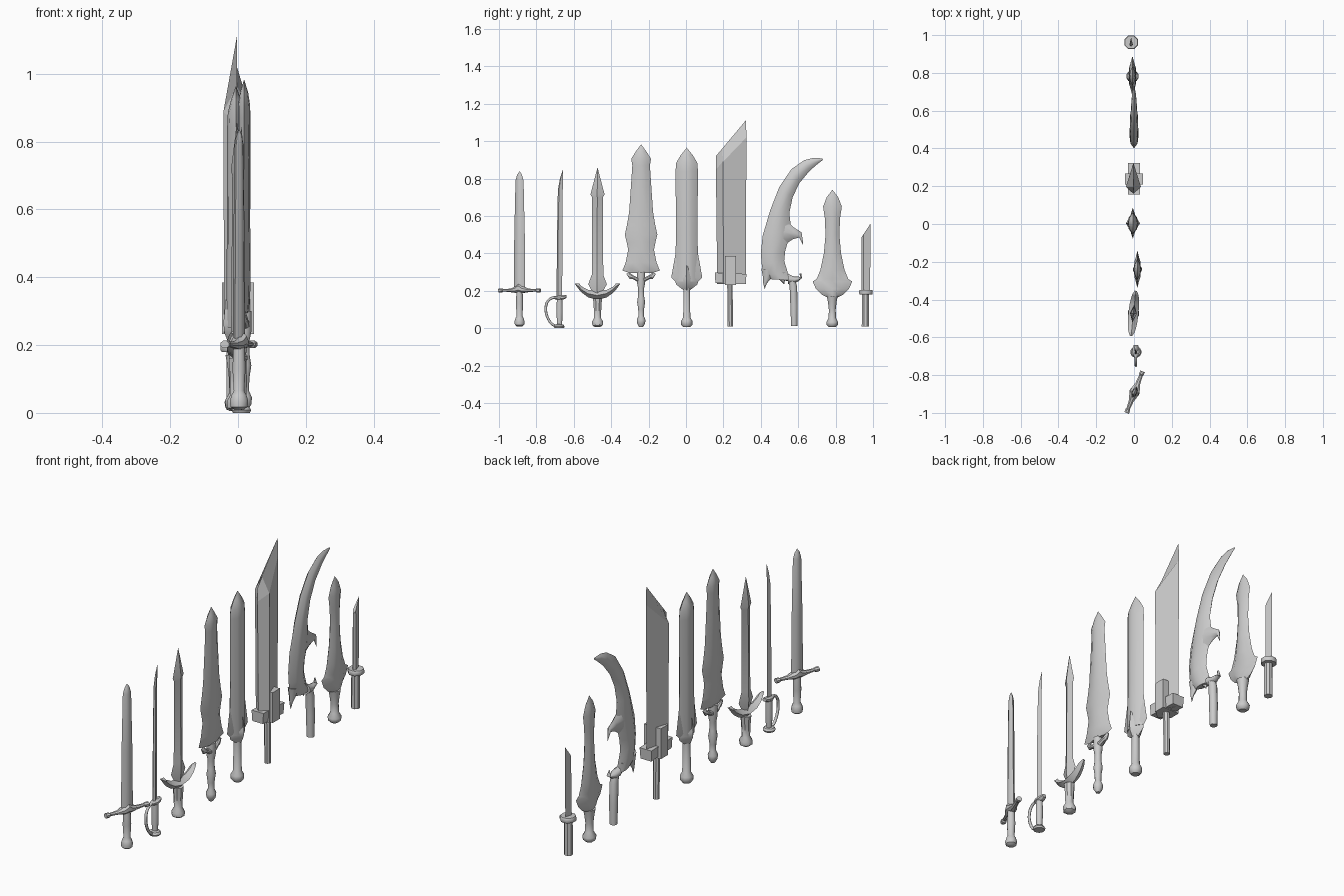
import bpy, bmesh, math
from math import cos, sin, pi, radians

# Cross-sections: (u across the width, v across the thickness)
DIAMOND = [(1, 0), (0, 1), (-1, 0), (0, -1)]
RIDGE = [(1, 0), (-.55, 1), (-1, 0), (-.55, -1)]
BOX = [(1, 1), (-1, 1), (-1, -1), (1, -1)]
HEX = [(1, 0), (.5, .8), (0, 1), (-.5, .8), (-1, 0), (-.5, -.8), (0, -1), (.5, -.8)]


def ring(n):
    return [(cos(2 * pi * (i + .5) / n), sin(2 * pi * (i + .5) / n)) for i in range(n)]


def loft(name, rows, section, x=0, y=0, rot=0, angle=30):
    """Skin a section through rows of (y1, z1, y2, z2, half thickness)."""
    bm = bmesh.new()
    loops = []
    for y1, z1, y2, z2, t in rows:
        loops.append([bm.verts.new((v * t, (y1 + y2) / 2 + u * (y2 - y1) / 2,
                                    (z1 + z2) / 2 + u * (z2 - z1) / 2)) for u, v in section])
    n = len(section)
    for a, b in zip(loops, loops[1:]):
        for i in range(n):
            j = (i + 1) % n
            bm.faces.new((a[i], a[j], b[j], b[i]))
    bm.faces.new(loops[0])
    bm.faces.new(loops[-1])
    bmesh.ops.remove_doubles(bm, verts=bm.verts, dist=.0004)
    bmesh.ops.recalc_face_normals(bm, faces=bm.faces)
    me = bpy.data.meshes.new(name)
    bm.to_mesh(me)
    bm.free()
    ob = bpy.data.objects.new(name, me)
    ob.location = (x, y, 0)
    ob.rotation_euler.z = radians(rot)
    bpy.context.collection.objects.link(ob)
    bpy.ops.object.select_all(action='DESELECT')
    ob.select_set(True)
    bpy.context.view_layer.objects.active = ob
    bpy.ops.object.shade_smooth_by_angle(angle=radians(angle))
    return ob


def up(rows):
    """Symmetric upright rows from (z, half width, half thickness)."""
    return [(-w, z, w, z, t) for z, w, t in rows]


def span(rows):
    """Mirrored sideways rows from (y, low z, high z, half thickness), centre first."""
    right = [(y, a, y, b, t) for y, a, b, t in rows]
    left = [(-y, a, -y, b, t) for y, a, b, t in rows if y > 0]
    return left[::-1] + right


def grip(name, rows, x, y, n=12, rot=0):
    return loft(name, up([(z, r, r) for z, r in rows]), ring(n), x, y, rot, 40)


# Longsword, turned slightly
P = dict(x=.003, y=-.89, rot=-21)
loft("longsword_blade", up([(.19, .033, .016), (.5, .03, .015), (.79, .023, .012),
                            (.82, .014, .008), (.84, 0, 0)]), HEX, **P)
loft("longsword_guard", span([(0, .185, .245, .026), (.02, .187, .225, .024), (.05, .192, .212, .014),
                              (.095, .196, .21, .01), (.1, .19, .214, .014), (.118, .19, .214, .014)]),
     ring(8), **P)
grip("longsword_grip", [(.01, .015), (.018, .026), (.035, .028), (.052, .023), (.065, .016),
                        (.13, .02), (.2, .017)], .003, -.89)

# Sabre with knuckle bow
loft("sabre_blade", [(-.692, .15, -.662, .15, .008), (-.69, .5, -.661, .5, .007),
                     (-.685, .74, -.659, .74, .006), (-.674, .8, -.658, .8, .004),
                     (-.658, .848, -.657, .848, 0)], RIDGE[::1], x=.01)
grip("sabre_grip", [(.018, .014), (.09, .017), (.16, .015)], .01, -.676)
grip("sabre_pommel", [(0, .026), (.008, .03), (.018, .024), (.022, .012)], .01, -.678)
loft("sabre_crossguard", [(-.705, .155, -.705, .17, .01), (-.68, .148, -.68, .175, .02),
                          (-.655, .152, -.655, .178, .018), (-.64, .16, -.64, .178, .012)], ring(8), x=.01)
cu = bpy.data.curves.new("sabre_bow", 'CURVE')
cu.dimensions = '3D'
cu.bevel_depth = .007
cu.bevel_resolution = 2
sp = cu.splines.new('NURBS')
bow = [(-.69, .166), (-.735, .165), (-.758, .11), (-.74, .05), (-.715, .012), (-.68, .01)]
sp.points.add(len(bow) - 1)
for p, (y, z) in zip(sp.points, bow):
    p.co = (.01, y, z, 1)
sp.use_endpoint_u = True
sp.order_u = 4
bpy.context.collection.objects.link(bpy.data.objects.new("sabre_bow", cu))

# Arrow-tipped sword with crescent guard
P = dict(x=-.003, y=-.473, rot=-6)
loft("arrow_blade", up([(.17, .015, .012), (.235, .05, .018), (.285, .031, .017), (.7, .029, .014),
                        (.715, .038, .018), (.86, 0, 0)]), DIAMOND, **P)
loft("arrow_guard", span([(0, .15, .2, .027), (.05, .165, .205, .025), (.085, .19, .223, .02),
                          (.1, .207, .24, .016), (.12, .234, .24, .006)]), DIAMOND, **P)
grip("arrow_grip", [(.005, .014), (.015, .03), (.035, .032), (.055, .02), (.11, .022), (.16, .026)],
     -.003, -.473, 8)

# Broad flared fantasy blade
P = dict(x=.018, y=-.24)
loft("flared_blade", up([(.295, .06, .012), (.308, .1, .014), (.35, .083, .018), (.42, .069, .019),
                         (.46, .077, .019), (.5, .087, .019), (.55, .076, .018), (.62, .064, .018),
                         (.75, .055, .018), (.87, .047, .018), (.905, .053, .018), (.945, .028, .012),
                         (.983, 0, 0)]), HEX, angle=40, **P)
loft("flared_guard", span([(0, .24, .275, .018), (.025, .25, .275, .016), (.045, .262, .285, .012),
                           (.062, .262, .3, .009), (.078, .288, .292, .003)]), ring(8), **P)
grip("flared_grip", [(.005, .01), (.025, .022), (.045, .024), (.065, .015), (.1, .016), (.14, .022),
                     (.17, .017), (.21, .016), (.24, .022), (.3, .022)], .018, -.24)

# Heavy greatsword with faceted collar
P = dict(x=-.006, y=.004)
loft("great_blade", up([(.25, .06, .028), (.4, .06, .028), (.5, .057, .027), (.84, .06, .026),
                        (.885, .056, .024), (.925, .032, .014), (.965, 0, 0)]), HEX, **P)
loft("great_blade_flare", up([(.24, .05, .02), (.27, .083, .026), (.4, .06, .022)]), DIAMOND, **P)
loft("great_collar", up([(.205, .02, .022), (.235, .058, .034), (.265, .062, .037),
                         (.335, .003, .03)]), DIAMOND, **P)
grip("great_grip", [(.005, .02), (.018, .031), (.04, .031), (.058, .02), (.22, .018)], -.006, .004, 10)

# Giant cleaver sword
loft("cleaver_blade", [(.167, .235, .32, .235, .038), (.16, .85, .323, 1.02, .04),
                       (.16, .92, .321, 1.112, 0)], RIDGE, x=-.003, angle=5)
loft("cleaver_guard", [(.157, .242, .32, .235, .03), (.155, .297, .323, .29, .033)], BOX)
loft("cleaver_strap", [(.209, .232, .268, .232, .047), (.209, .385, .268, .385, .047)], BOX)
loft("cleaver_grip", [(.222, .01, .253, .01, .016), (.219, .24, .25, .24, .016)], ring(8))

# Curved horn blade with barbs
horn = [(.729, .908, .732, .9, .002), (.68, .91, .7, .875, .01), (.632, .898, .66, .84, .014),
        (.563, .85, .606, .775, .018), (.498, .753, .57, .7, .021), (.45, .63, .552, .614, .023),
        (.41, .495, .563, .53, .024), (.4, .4, .53, .41, .024), (.405, .34, .525, .36, .024),
        (.415, .285, .545, .295, .022), (.45, .262, .565, .255, .018), (.49, .265, .55, .25, .01)]
loft("horn_blade", horn, HEX, angle=60)
barbs = {"inner": [(.52, .44, .52, .59, .02), (.57, .475, .575, .54, .014), (.605, .485, .618, .512, .009),
                   (.624, .448, .627, .45, .001)],
         "outer": [(.402, .32, .47, .3, .02), (.412, .27, .455, .265, .014), (.413, .24, .432, .24, .007),
                   (.42, .21, .421, .21, .001)],
         "lower": [(.465, .3, .54, .3, .018), (.495, .265, .53, .265, .012), (.525, .235, .526, .235, .001)],
         "guard": [(.545, .235, .545, .29, .022), (.58, .24, .58, .275, .02), (.6, .25, .605, .275, .014),
                   (.615, .265, .62, .265, .012), (.605, .293, .617, .293, .002)]}
for key, rows in barbs.items():
    loft("horn_barb_" + key, rows, HEX, angle=60)
loft("horn_grip", [(.561, .012, .596, .012, .018), (.557, .12, .598, .12, .021), (.553, .22, .595, .22, .02),
                   (.545, .26, .585, .26, .018)], ring(10), angle=40)

# Leaf blade with crescent base
P = dict(x=-.008, y=.783)
loft("leaf_blade", up([(.16, .02, .02), (.18, .058, .022), (.21, .088, .022), (.25, .106, .018),
                       (.262, .085, .02), (.31, .065, .021), (.4, .046, .02), (.5, .037, .018),
                       (.59, .041, .017), (.65, .05, .016), (.7, .031, .01), (.74, 0, 0)]),
     HEX, angle=40, **P)
grip("leaf_grip", [(.005, .018), (.015, .03), (.032, .033), (.055, .02), (.1, .019), (.14, .024),
                   (.17, .03)], -.008, .782)

# Short blade with round guard
loft("short_blade", [(.938, .19, .984, .19, .01), (.938, .485, .987, .56, .008)], RIDGE, x=-.015)
grip("short_guard", [(.18, .036), (.185, .039), (.2, .039), (.205, .036)], -.015, .962, 8)
grip("short_grip", [(.008, .021), (.19, .02)], -.015, .959, 8)
